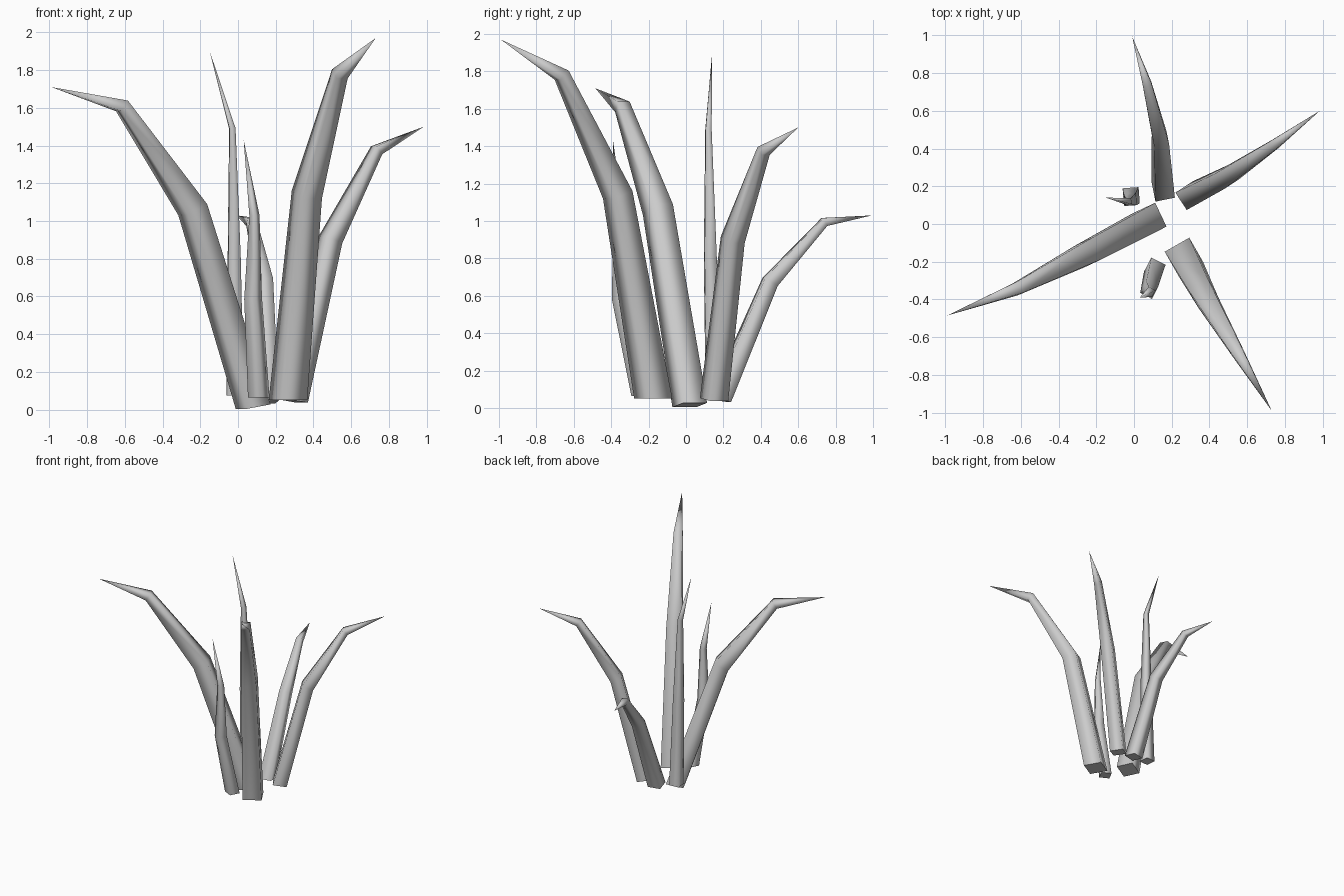
import bpy
import bmesh
from mathutils import Vector

cube = bpy.data.objects.get("Cube")
if cube:
    bpy.data.objects.remove(cube, do_unlink=True)

# One plain grey for every blade
grey = bpy.data.materials.new("soft grey")
grey.use_nodes = True
colour = (0.6, 0.6, 0.6, 1)
grey.diffuse_color = colour
grey.node_tree.nodes["Principled BSDF"].inputs["Base Color"].default_value = colour


def blade(name, path, widths, tilt=0.0):
    """Square stem swept along a bent path, tapering to a point.
    tilt is the rise of the base along the outward direction."""
    points = [Vector(p) for p in path]
    outward = points[-1] - points[0]
    outward.z = 0
    outward.normalize()
    side = Vector((-outward.y, outward.x, 0))

    bm = bmesh.new()
    rings = []
    for i, width in enumerate(widths):
        if i == 0:
            depth = (outward + Vector((0, 0, tilt))).normalized()
        else:
            # Section lies on the bisector of the two neighbouring segments
            before = (points[i] - points[i - 1]).normalized()
            after = (points[i + 1] - points[i]).normalized()
            depth = side.cross(before + after).normalized()
        h = width / 2
        rings.append([bm.verts.new(points[i] + side * a * h + depth * b * h)
                      for a, b in ((1, 1), (-1, 1), (-1, -1), (1, -1))])
    tip = bm.verts.new(points[-1])

    base = bm.faces.new(rings[0])
    for low, high in zip(rings, rings[1:]):
        for k in range(4):
            n = (k + 1) % 4
            bm.faces.new((low[k], low[n], high[n], high[k]))
    for k in range(4):
        bm.faces.new((rings[-1][k], rings[-1][(k + 1) % 4], tip))
    bmesh.ops.recalc_face_normals(bm, faces=bm.faces)

    # Soft sides, crisp flat base
    for face in bm.faces:
        face.smooth = face is not base
    for edge in base.edges:
        edge.smooth = False

    mesh = bpy.data.meshes.new(name)
    bm.to_mesh(mesh)
    bm.free()
    mesh.materials.append(grey)
    obj = bpy.data.objects.new(name, mesh)
    bpy.context.collection.objects.link(obj)


# Large blades
blade("right_blade",
      [(0.08, 0.02, 0.016), (-0.24, -0.15, 1.06), (-0.615, -0.34, 1.61), (-0.99, -0.485, 1.71)],
      (0.14, 0.125, 0.068), -0.17)
blade("front_blade",
      [(0.265, -0.175, 0.05), (0.365, -0.365, 1.14), (0.54, -0.665, 1.78), (0.73, -0.99, 1.97)],
      (0.15, 0.12, 0.068))

# Medium blades
blade("left_blade",
      [(0.295, 0.15, 0.045), (0.49, 0.25, 0.9), (0.735, 0.415, 1.375), (0.985, 0.6, 1.5)],
      (0.11, 0.095, 0.055), -0.15)
blade("back_blade",
      [(0.155, 0.18, 0.04), (0.14, 0.45, 0.675), (0.07, 0.74, 0.995), (-0.01, 0.995, 1.03)],
      (0.105, 0.08, 0.048), -0.15)

# Thin upright blades
blade("tall_thin_blade",
      [(-0.015, 0.15, 0.075), (-0.02, 0.13, 0.8), (-0.03, 0.12, 1.49), (-0.15, 0.14, 1.9)],
      (0.085, 0.065, 0.032))
blade("short_thin_blade",
      [(0.11, -0.235, 0.065), (0.08, -0.35, 0.59), (0.087, -0.36, 1.03), (0.03, -0.39, 1.43)],
      (0.085, 0.07, 0.04))
